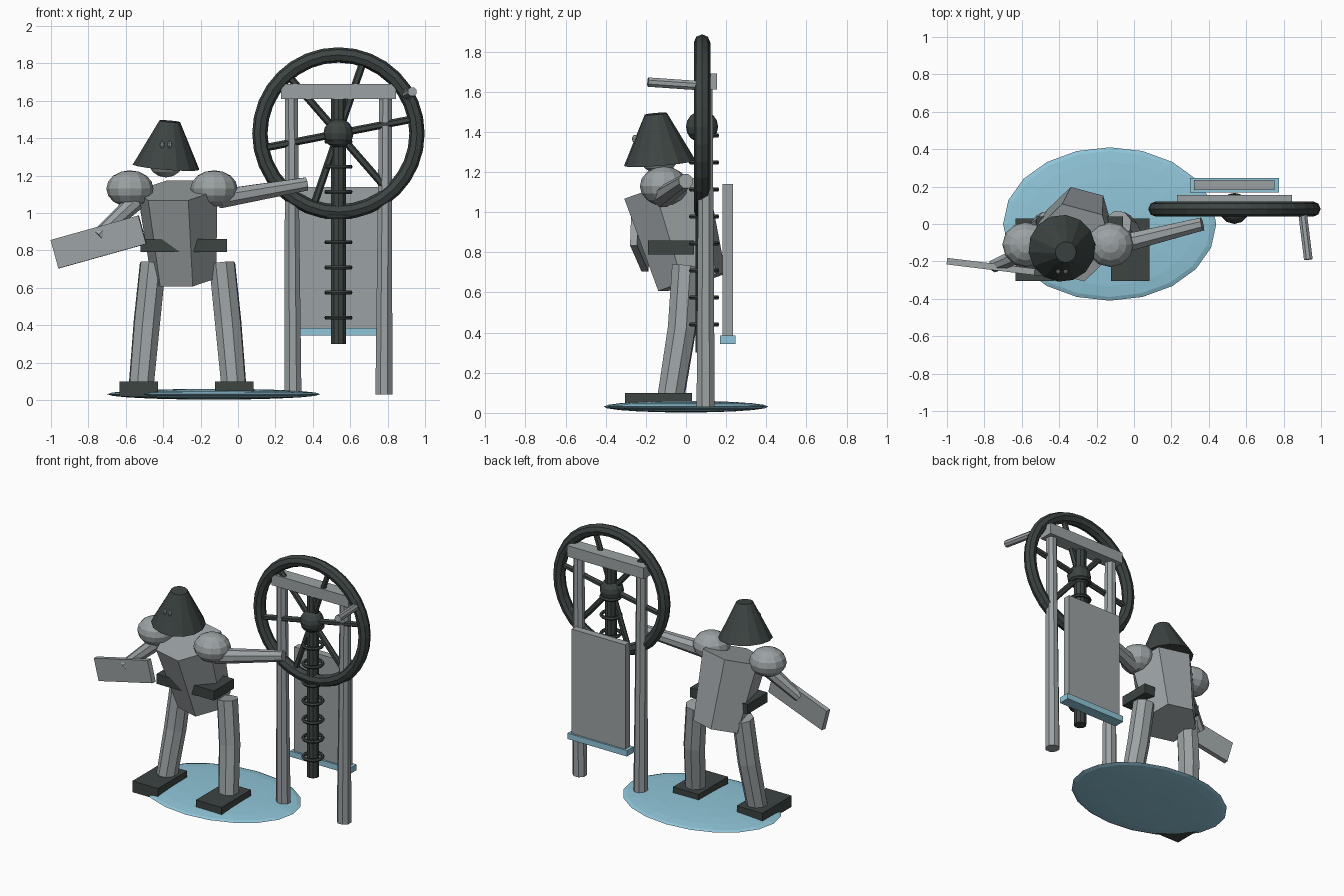
import bpy
import bmesh
import math
from mathutils import Vector, Matrix, Euler

if "Cube" in bpy.data.objects:
    bpy.data.objects.remove(bpy.data.objects["Cube"], do_unlink=True)


def material(name, rgb):
    m = bpy.data.materials.new(name)
    m.use_nodes = True
    m.diffuse_color = (*rgb, 1)
    bsdf = next(n for n in m.node_tree.nodes if n.type == 'BSDF_PRINCIPLED')
    bsdf.inputs["Base Color"].default_value = (*rgb, 1)
    return m


STONE = material("stone grey", (0.33, 0.36, 0.37))
IRON = material("dark iron", (0.045, 0.058, 0.055))
WATER = material("water blue", (0.28, 0.56, 0.69))


def finish(name, bm, mat):
    bmesh.ops.recalc_face_normals(bm, faces=bm.faces)
    mesh = bpy.data.meshes.new(name)
    bm.to_mesh(mesh)
    bm.free()
    mesh.materials.append(mat)
    obj = bpy.data.objects.new(name, mesh)
    bpy.context.collection.objects.link(obj)
    return obj


def tube(name, mat, path, radii, sides=8, phase=None):
    """Capped faceted tube along a few points."""
    pts = [Vector(p) for p in path]
    turn = (pts[-1] - pts[0]).to_track_quat('Z', 'Y')
    phase = math.pi / sides if phase is None else phase
    bm = bmesh.new()
    rings = []
    for p, r in zip(pts, radii):
        angles = [phase + math.tau * i / sides for i in range(sides)]
        rings.append([bm.verts.new(p + turn @ Vector((r * math.cos(a), r * math.sin(a), 0)))
                      for a in angles])
    for low, high in zip(rings, rings[1:]):
        for i in range(sides):
            j = (i + 1) % sides
            bm.faces.new((low[i], low[j], high[j], high[i]))
    bm.faces.new(rings[0])
    bm.faces.new(rings[-1])
    return finish(name, bm, mat)


def box(name, mat, centre, size, turn=(0, 0, 0)):
    bm = bmesh.new()
    place = Matrix.LocRotScale(Vector(centre), Euler(turn), Vector(size))
    bmesh.ops.create_cube(bm, size=1, matrix=place)
    return finish(name, bm, mat)


def ball(name, mat, centre, size, segments=12, rings=8):
    bm = bmesh.new()
    place = Matrix.LocRotScale(Vector(centre), None, Vector(size))
    bmesh.ops.create_uvsphere(bm, u_segments=segments, v_segments=rings, radius=1, matrix=place)
    return finish(name, bm, mat)


def ring(name, mat, centre, major, minor, turn=(0, 0, 0), segments=32, sides=8):
    bpy.ops.mesh.primitive_torus_add(location=centre, rotation=turn, major_radius=major,
                                     minor_radius=minor, major_segments=segments,
                                     minor_segments=sides)
    obj = bpy.context.object
    obj.name = name
    obj.data.materials.append(mat)
    return obj


# Pool under the figure
ball("water_pool", WATER, (-0.13, 0, 0.031), (0.57, 0.41, 0.029), 20, 10)

# Sluice frame
GATE_X = 0.537
for side, label in ((-1, "right"), (1, "left")):
    tube(label + "_post", STONE, [(GATE_X + side * 0.243, 0.098, 0.03),
                                  (GATE_X + side * 0.252, 0.098, 1.63)], (0.049, 0.037))
box("top_beam", STONE, (GATE_X, 0.105, 1.65), (0.615, 0.1, 0.08))

# Gate panel with its sill
box("gate_panel", STONE, (GATE_X, 0.208, 0.76), (0.43, 0.052, 0.76))
box("gate_sill", WATER, (GATE_X, 0.208, 0.365), (0.475, 0.078, 0.042))

# Threaded lifting shaft
tube("lifting_shaft", IRON, [(GATE_X, 0.09, 0.3), (GATE_X, 0.09, 1.61)], (0.042, 0.042), 10)
for i in range(8):
    ring(f"thread_ring_{i + 1}", IRON, (GATE_X, 0.09, 0.44 + i * 0.1345), 0.064, 0.012,
         segments=16, sides=6)

# Hand wheel: rim, hub, spokes and crank
HUB = Vector((GATE_X, 0.08, 1.425))
ring("wheel_rim", IRON, HUB, 0.42, 0.041, (math.pi / 2, 0, 0))
ball("wheel_hub", IRON, HUB, (0.08, 0.08, 0.08))
for i in range(6):
    a = math.radians(11 + 60 * i)
    tube(f"wheel_spoke_{i + 1}", IRON,
         [HUB, HUB + Vector((math.cos(a), 0, math.sin(a))) * 0.41], (0.02, 0.02), 6)
tube("crank_handle", STONE, [(0.9, 0.07, 1.63), (0.932, -0.19, 1.648)], (0.025, 0.025))

# Torso and belt
tube("torso", STONE, [(-0.29, 0.03, 0.65), (-0.325, -0.1, 1.12)], (0.18, 0.222), 6, phase=0)
box("belt", IRON, (-0.29, -0.075, 0.825), (0.46, 0.23, 0.07))

# Legs, boots and shoulders
for side, label in ((-1, "right"), (1, "left")):
    tube(label + "_leg", STONE, [(-0.27 + side * 0.185, 0.0, 0.73),
                                 (-0.27 + side * 0.217, -0.02, 0.42),
                                 (-0.27 + side * 0.247, -0.075, 0.08)], (0.073, 0.074, 0.07))
    box(label + "_boot", IRON, (-0.275 + side * 0.255, -0.137, 0.06), (0.205, 0.335, 0.08))
    ball(label + "_shoulder", STONE, (-0.353 + side * 0.225, -0.11, 1.13), (0.126, 0.12, 0.098))

# Left arm reaching to the wheel, right arm holding a board
tube("left_arm", STONE, [(-0.1, -0.115, 1.075), (0.365, 0.0, 1.155)], (0.054, 0.038))
tube("right_arm", STONE, [(-0.55, -0.14, 1.06), (-0.75, -0.225, 0.875)], (0.05, 0.036))
box("hand_board", STONE, (-0.745, -0.23, 0.845), (0.49, 0.035, 0.158),
    (0, math.radians(-15.5), math.radians(-7)))

# Head, hat and eyes
ball("head", STONE, (-0.385, -0.135, 1.29), (0.1, 0.1, 0.1))
tube("hat", IRON, [(-0.385, -0.13, 1.245), (-0.365, -0.15, 1.49)], (0.18, 0.056), 14)
for side, label in ((-1, "right"), (1, "left")):
    ball(label + "_eye", STONE, (-0.385 + side * 0.02, -0.255, 1.365), (0.012, 0.014, 0.02), 8, 6)
